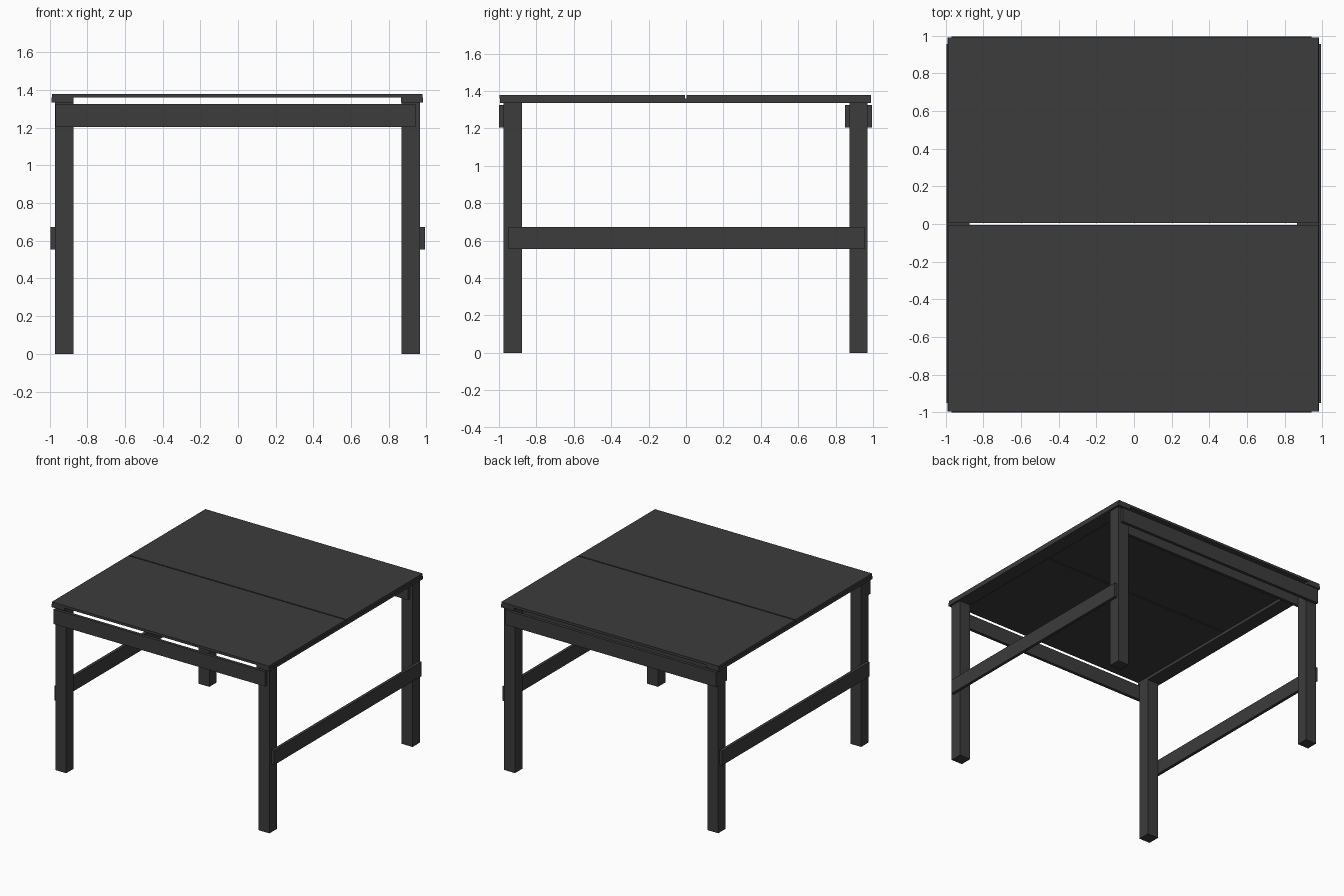
import bpy

if "Cube" in bpy.data.objects:
    bpy.data.objects.remove(bpy.data.objects["Cube"])

mat = bpy.data.materials.new("dark_stain")
mat.diffuse_color = (0.045, 0.045, 0.045, 1)
mat.use_nodes = True
mat.node_tree.nodes["Principled BSDF"].inputs["Base Color"].default_value = mat.diffuse_color


def box(name, x, y, z):
    """Axis-aligned board given its (min, max) extents."""
    bpy.ops.mesh.primitive_cube_add(size=1, location=[(a + b) / 2 for a, b in (x, y, z)])
    ob = bpy.context.object
    ob.name = name
    ob.scale = [b - a for a, b in (x, y, z)]
    bpy.ops.object.transform_apply(location=False, rotation=False, scale=True)
    ob.data.materials.append(mat)
    return ob


LEG_X = {"left": (-0.97, -0.872), "right": (0.868, 0.967)}
LEG_Y = {"front": (-0.975, -0.878), "back": (0.875, 0.97)}

# Four square legs
for sx, x in LEG_X.items():
    for sy, y in LEG_Y.items():
        box(f"{sy}_{sx}_leg", x, y, (0, 1.335))

# Front apron, and a pair of back aprons sandwiching the legs
for name, y in (("front_apron", (-1.0, -0.975)),
                ("back_outer_apron", (0.97, 0.995)),
                ("back_inner_apron", (0.85, 0.875))):
    box(name, (-0.968, 0.943), y, (1.205, 1.325))

# Low side stretchers on the outside of the legs
box("left_stretcher", (-0.995, -0.97), (-0.95, 0.955), (0.555, 0.673))
box("right_stretcher", (0.967, 0.991), (-0.95, 0.955), (0.555, 0.673))

# Flat bearers lying across the leg tops
box("left_bearer", (-0.99, -0.872), (-0.995, 0.99), (1.335, 1.359))
box("right_bearer", (0.865, 0.983), (-0.995, 0.99), (1.335, 1.359))

# Two tabletop panels with a narrow gap
box("front_top_panel", (-0.988, 0.978), (-0.996, -0.006), (1.359, 1.379))
box("back_top_panel", (-0.988, 0.978), (0.004, 0.99), (1.359, 1.379))
